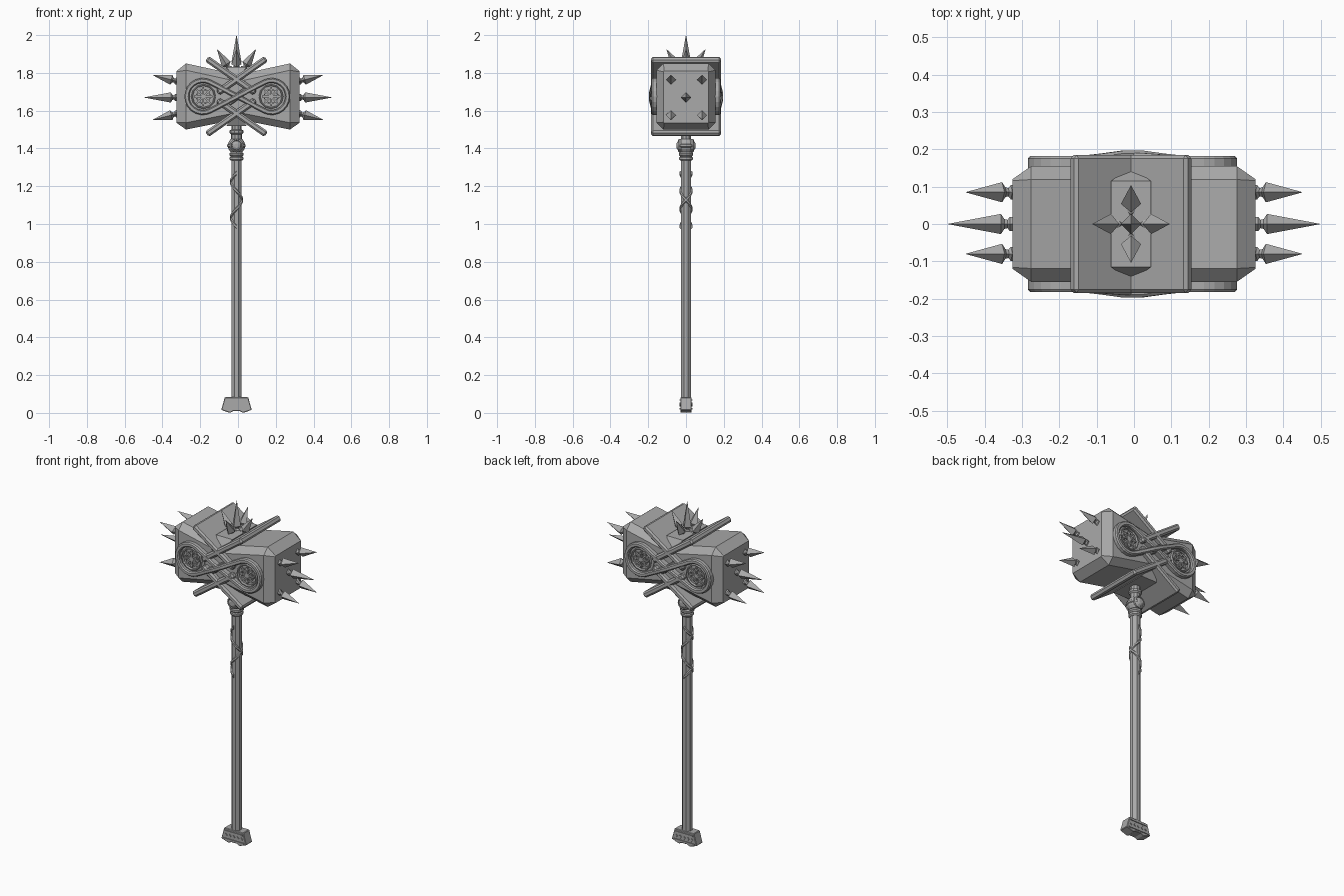
import bpy, bmesh
from math import pi, sin, cos, asin, radians
from mathutils import Vector, Matrix

if "Cube" in bpy.data.objects:
    bpy.data.objects.remove(bpy.data.objects["Cube"])

CX = -0.008      # axis of the shaft and bands
MID = 1.675      # height of the head centre

steel = bpy.data.materials.new("grey_steel")
steel.use_nodes = True
steel.diffuse_color = (0.4, 0.4, 0.4, 1)
steel.node_tree.nodes["Principled BSDF"].inputs["Base Color"].default_value = (0.4, 0.4, 0.4, 1)


def finish(name, bm, matrix=Matrix(), bevel=0.0):
    bmesh.ops.transform(bm, matrix=matrix, verts=bm.verts)
    bmesh.ops.recalc_face_normals(bm, faces=bm.faces)
    mesh = bpy.data.meshes.new(name)
    bm.to_mesh(mesh)
    bm.free()
    mesh.materials.append(steel)
    obj = bpy.data.objects.new(name, mesh)
    bpy.context.collection.objects.link(obj)
    if bevel:
        mod = obj.modifiers.new("edges", "BEVEL")
        mod.width, mod.segments = bevel, 1
    return obj


def loft(name, rings, matrix=Matrix(), closed=False, bevel=0.0):
    """Skin equal-length rings of points; cap both ends unless closed."""
    bm = bmesh.new()
    rows = [[bm.verts.new(p) for p in ring] for ring in rings]
    n = len(rows[0])
    for i in range(len(rows) if closed else len(rows) - 1):
        a, b = rows[i], rows[(i + 1) % len(rows)]
        for j in range(n):
            k = (j + 1) % n
            bm.faces.new((a[j], a[k], b[k], b[j]))
    if not closed:
        bm.faces.new(rows[0])
        bm.faces.new(rows[-1])
    return finish(name, bm, matrix, bevel)


def lathe(name, profile, sides, matrix=Matrix(), turn=0.0):
    """Turn (radius, height) pairs about z."""
    return loft(name, [[(r * cos(turn + 2 * pi * i / sides), r * sin(turn + 2 * pi * i / sides), z)
                        for i in range(sides)] for r, z in profile], matrix)


def box(name, size, matrix, bevel=0.0):
    bm = bmesh.new()
    bmesh.ops.create_cube(bm, size=1)
    bmesh.ops.scale(bm, vec=size, verts=bm.verts)
    return finish(name, bm, matrix, bevel)


def strap(name, path, width, inner, matrix, lift=lambda t: 0, closed=True):
    """Sweep a flat chamfered strip along an (x, z) path on the front face."""
    rings, n = [], len(path)
    for i, p in enumerate(path):
        a = path[(i - 1) % n] if closed or i else p
        b = path[(i + 1) % n] if closed or i < n - 1 else p
        t = (Vector(b) - Vector(a)).normalized()
        side = Vector((-t.y, t.x))
        outer = lift(i / n)
        ring = []
        for w, y in ((1, inner), (1, outer - 0.007), (0.55, outer), (-0.55, outer),
                     (-1, outer - 0.007), (-1, inner)):
            q = Vector(p) + side * (w * width / 2)
            ring.append((q.x, -y, q.y))
        rings.append(ring)
    return loft(name, rings, matrix, closed)


def at(x, y, z):
    return Matrix.Translation((x, y, z))


# Hammer head: chamfered block with flared ends and a narrow waist
def section(x, hy, low, high, c):
    return [(x, -hy, low + c), (x, -hy + c, low), (x, hy - c, low), (x, hy, low + c),
            (x, hy, high - c), (x, hy - c, high), (x, -hy + c, high), (x, -hy, high - c)]


end = (0.12, 1.535, 1.81, 0.004)
flare = (0.155, 1.5, 1.85, 0.036)
waist = (0.155, 1.555, 1.79, 0.036)
loft("hammer_head", [section(-0.325, *end), section(-0.275, *flare), section(0, *waist),
                     section(0.275, *flare), section(0.325, *end)])

# Crossed plates running through the head, a pair above and a pair below
for up in (1, -1):
    for side in (1, -1):
        tip = Vector((side * 0.157, 0, up * 0.2))
        tail = Vector((side * -0.1, 0, up * 0.02))
        run = tip - tail
        angle = -up * side * asin(abs(run.z) / run.length)
        m = at(CX, 0, MID) @ Matrix.Translation((tip + tail) / 2) @ Matrix.Rotation(angle, 4, "Y")
        box("cross_plate", (run.length, 0.368, 0.034), m, 0.009)

# Wedge that fills each valley between the plates
for up in (1, -1):
    rows = [[(-0.053, y * 0.115, 0.155), (0.053, y * 0.115, 0.155), (0, y * 0.155, 0.085)]
            for y in (-1, 1)]
    loft("valley_wedge", rows, at(CX, 0, MID) @ Matrix.Diagonal((1, 1, up, 1)))

# Ornament on both broad faces
LOBE, R = 0.182, 0.085
tangent = pi / 2 + asin(R / LOBE)
arc = [-tangent + 2 * tangent * i / 14 for i in range(15)]
right_lobe = [(LOBE + R * cos(a), R * sin(a)) for a in arc]
left_lobe = [(-LOBE - R * cos(a), R * sin(a)) for a in arc]
inner_steps = [i / 5 for i in range(1, 5)]


def link(a, b):
    return [tuple(Vector(a).lerp(Vector(b), t)) for t in inner_steps]


eight = (right_lobe + link(right_lobe[-1], left_lobe[0]) + left_lobe
         + link(left_lobe[-1], right_lobe[0]))


def weave(t):
    # rises towards the crossing, one strand above the other
    x = abs(eight[round(t * len(eight)) % len(eight)][0])
    return 0.182 + max(0, 1 - x / 0.13) * (0.018 if t < 0.5 else 0.01)


circle = [2 * pi * i / 12 for i in range(12)]
for turn in (0, pi):
    face = at(CX / 2, 0, MID) @ Matrix.Rotation(turn, 4, "Z")
    strap("figure_eight_strap", eight, 0.026, 0.145, face, weave)
    for s in (1, -1):
        centre = face @ at(s * 0.179, 0, 0)
        lathe("medallion_disc", [(0.08, 0.14), (0.08, 0.16)], 12,
              centre @ Matrix.Rotation(pi / 2, 4, "X"))
        strap("medallion_rim", [(0.061 * cos(a), 0.061 * sin(a)) for a in circle],
              0.009, 0.15, centre, lambda t: 0.173)
        for k in range(4):
            spin = centre @ Matrix.Rotation(k * pi / 4, 4, "Y")
            box("rune_bar", (0.098, 0.016, 0.008), spin @ at(0, -0.162, 0))
            for e in (1, -1):
                box("rune_tick", (0.007, 0.016, 0.026), spin @ at(e * 0.035, -0.161, 0))
    # short bar lying in the gap of the crossing
    box("centre_inlay", (0.12, 0.03, 0.035),
        face @ at(0, -0.165, 0) @ Matrix.Rotation(radians(-35), 4, "Y"), 0.005)


# Four-sided spikes with a small collar
def spike(name, base, tip):
    base, tip = Vector(base), Vector(tip)
    d = tip - base
    m = Matrix.Translation(base) @ d.to_track_quat("Z", "Y").to_matrix().to_4x4()
    lathe(name, [(0.019, -0.015), (0.019, 0.012), (0.011, 0.019), (0.013, 0.027),
                 (0.027, 0.036), (0.0005, d.length)], 4, m)


for s in (1, -1):
    spike("side_spike", (s * 0.32, 0, 1.67), (s * 0.497, 0, 1.67))
    for y in (-0.08, 0.085):
        for up in (1, -1):
            spike("side_spike", (s * 0.318, y, 1.67 + up * 0.085), (s * 0.45, y, 1.67 + up * 0.118))
    spike("top_spike", (CX + s * 0.035, 0, 1.815), (CX + s * 0.103, 0, 1.925))
    spike("top_spike", (CX, s * 0.035, 1.815), (CX, s * 0.103, 1.925))
spike("top_spike", (CX, 0, 1.82), (CX, 0, 2.0))

# Shaft, collars and ball joint
axis = at(CX, 0, 0)
lathe("shaft", [(0.029, 0.05), (0.029, 1.4)], 8, axis, pi / 8)
lathe("collar", [(0.03, 1.335), (0.036, 1.342), (0.036, 1.352), (0.031, 1.357),
                 (0.038, 1.364), (0.038, 1.374), (0.03, 1.38)], 12, axis)
lathe("neck", [(0.028, 1.44), (0.028, 1.475), (0.036, 1.482), (0.036, 1.495), (0.027, 1.5),
               (0.027, 1.52), (0.034, 1.526), (0.034, 1.54), (0.028, 1.58)], 10, axis)
ball = [(max(0.002, 0.046 * sin(pi * i / 8)), 1.415 - 0.046 * cos(pi * i / 8)) for i in range(9)]
lathe("ball_joint", ball, 12, axis)
for s in (1, -1):
    m = at(CX, 0, 1.415) @ Matrix.Rotation(s * pi / 2, 4, "X")
    lathe("ball_boss", [(0.036, 0.02), (0.036, 0.037), (0.029, 0.042), (0.026, 0.038),
                        (0.02, 0.046), (0.012, 0.05)], 12, m)
lathe("ball_belt", [(0.044, 1.406), (0.049, 1.41), (0.049, 1.42), (0.044, 1.424)], 12, axis)

# Grip: two flat cords wound in opposite directions
for s in (1, -1):
    rings = []
    for i in range(49):
        a, z = s * (pi / 2 + 2 * pi * 1.5 * i / 48), 0.985 + 0.285 * i / 48
        rings.append([(r * cos(a), r * sin(a), z + h)
                      for r, h in ((0.026, -0.012), (0.034, -0.006), (0.034, 0.006), (0.026, 0.012))])
    loft("grip_cord", rings, axis)

# Pommel: flared foot with a notched base, inset band and studs
half = [(0.062, 0.083), (0.071, 0.05), (0.081, 0.016), (0.035, 0.0), (0.018, 0.009)]
outline = half + [(-x, z) for x, z in reversed(half)]
loft("pommel", [[(x, y, z) for x, z in outline] for y in (-0.029, 0.029)], axis, bevel=0.003)
for s in (1, -1):
    for z, w in ((0.068, 0.115), (0.022, 0.135)):
        box("pommel_band", (w, 0.008, 0.007), at(CX, s * 0.03, z))
    for i in range(-2, 3):
        box("pommel_stud", (0.014, 0.008, 0.014),
            at(CX + i * 0.025, s * 0.03, 0.044) @ Matrix.Rotation(pi / 4, 4, "Y"))
